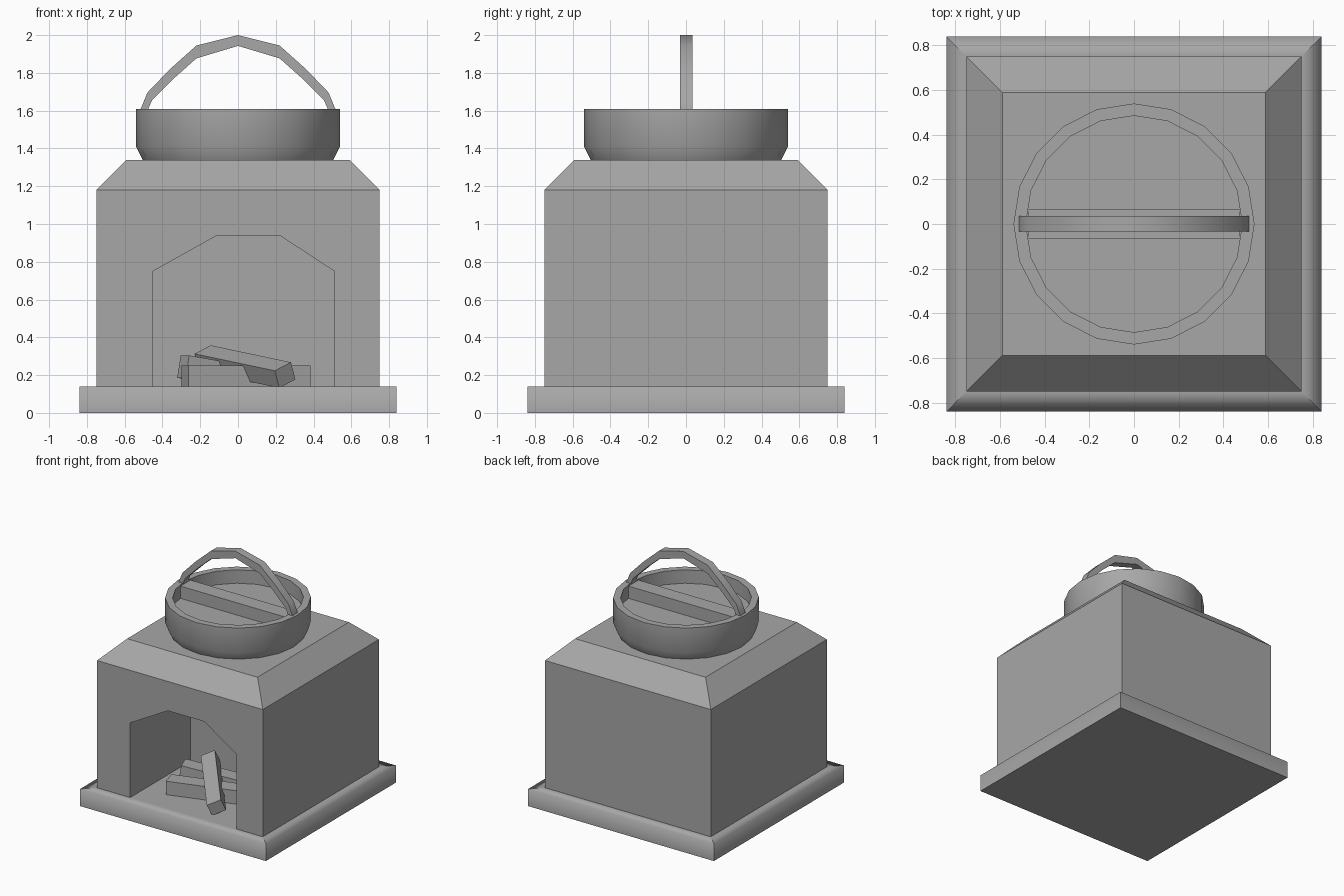
import bpy, bmesh, math
from mathutils import Vector, Matrix

old = bpy.data.objects.get("Cube")
if old:
    bpy.data.objects.remove(old, do_unlink=True)

# One stone grey for everything
GREY = (0.39, 0.39, 0.39, 1)
stone = bpy.data.materials.new("stone_grey")
stone.use_nodes = True
stone.diffuse_color = GREY
stone.node_tree.nodes["Principled BSDF"].inputs["Base Color"].default_value = GREY


def finish(name, bm, smooth_angle=None):
    """Turn a bmesh into a named object, smooth below the given angle."""
    bmesh.ops.recalc_face_normals(bm, faces=bm.faces)
    mesh = bpy.data.meshes.new(name)
    bm.to_mesh(mesh)
    bm.free()
    mesh.materials.append(stone)
    if smooth_angle:
        mesh.polygons.foreach_set("use_smooth", [True] * len(mesh.polygons))
        mesh.set_sharp_from_angle(angle=math.radians(smooth_angle))
    obj = bpy.data.objects.new(name, mesh)
    bpy.context.scene.collection.objects.link(obj)
    return obj


def skin(bm, rings):
    """Join equal vertex rings with quads and cap both ends."""
    loops = [[bm.verts.new(p) for p in ring] for ring in rings]
    n = len(loops[0])
    for a, b in zip(loops, loops[1:]):
        for i in range(n):
            j = (i + 1) % n
            bm.faces.new((a[i], a[j], b[j], b[i]))
    bm.faces.new(loops[0])
    bm.faces.new(loops[-1])


def square(half, z):
    return [(x * half, y * half, z) for x, y in ((-1, -1), (1, -1), (1, 1), (-1, 1))]


def beam(name, centre, along, across, thick):
    """Box spanned by a length vector, a width vector and a thickness."""
    along, across = Vector(along), Vector(across)
    up = along.cross(across).normalized() * thick
    m = Matrix((along, across, up)).transposed().to_4x4()
    m.translation = centre
    bm = bmesh.new()
    bmesh.ops.create_cube(bm, size=1, matrix=m)
    return finish(name, bm)


# Base slab: the outer top edge is softly shaded, every other edge is crisp
bm = bmesh.new()
skin(bm, [square(0.84, 0), square(0.84, 0.14), square(0.75, 0.14)])
base = finish("base_slab", bm, 180)
verts = base.data.vertices
for edge in base.data.edges:
    a, b = (verts[i].co for i in edge.vertices)
    soft = all(p.z > 0.1 and max(abs(p.x), abs(p.y)) > 0.8 for p in (a, b))
    edge.use_edge_sharp = not soft

# Stove body with sloping shoulders
bm = bmesh.new()
skin(bm, [square(0.75, 0.14), square(0.75, 1.18), square(0.59, 1.34)])
body = finish("stove_body", bm)

# Firebox opening cut into the front
arch = [(-0.45, 0.05), (-0.45, 0.75), (-0.11, 0.94), (0.22, 0.94), (0.51, 0.75), (0.51, 0.05)]
bm = bmesh.new()
skin(bm, [[(x, y, z) for x, z in arch] for y in (-0.9, 0.03)])
cutter = finish("firebox_cutter", bm)
cutter.hide_render = True
cut = body.modifiers.new("firebox", 'BOOLEAN')
cut.operation = 'DIFFERENCE'
cut.solver = 'EXACT'
cut.object = cutter
bpy.context.view_layer.objects.active = body
bpy.ops.object.modifier_apply(modifier=cut.name)
bpy.data.objects.remove(cutter, do_unlink=True)

# Firewood
beam("log_top", (0.037, -0.37, 0.245), (-0.425, 0.53, 0.09), (0.085, 0.06, 0.045), 0.1)
beam("log_front", (0.042, -0.395, 0.195), (0.645, 0.2, 0), (-0.038, 0.123, 0), 0.11)
beam("log_back", (0.02, -0.19, 0.19), (0.62, 0.237, -0.11), (-0.045, 0.118, 0), 0.12)

# Round pot with a sunken inside
profile = [(0, 1.34), (0.505, 1.34), (0.54, 1.41), (0.54, 1.61),
           (0.485, 1.61), (0.485, 1.5), (0, 1.5)]
bm = bmesh.new()
line = [bm.verts.new((r, 0, z)) for r, z in profile]
edges = [bm.edges.new(pair) for pair in zip(line, line[1:])]
bmesh.ops.spin(bm, geom=line + edges, cent=(0, 0, 0), axis=(0, 0, 1),
               angle=math.tau, steps=20)
bmesh.ops.remove_doubles(bm, verts=bm.verts, dist=0.0005)
finish("pot", bm, 40)

# Bar across the pot
beam("pot_bar", (0, 0, 1.545), (0.95, 0, 0), (0, 0.13, 0), 0.11)

# Arched carrying handle: outer and inner points of one half, mirrored
half = [((0.52, 1.5), (0.475, 1.5)), ((0.515, 1.61), (0.475, 1.61)),
        ((0.48, 1.695), (0.455, 1.655)), ((0.36, 1.82), (0.335, 1.775)),
        ((0.22, 1.945), (0.22, 1.877))]
stations = [(1, s) for s in half] + [(1, ((0, 2), (0, 1.943)))] + [(-1, s) for s in reversed(half)]
rings = []
for side, (outer, inner) in stations:
    rings.append([(side * x, y, z) for (x, z), y in
                  ((outer, -0.033), (outer, 0.035), (inner, 0.035), (inner, -0.033))])
bm = bmesh.new()
skin(bm, rings)
finish("pot_handle", bm, 35)
